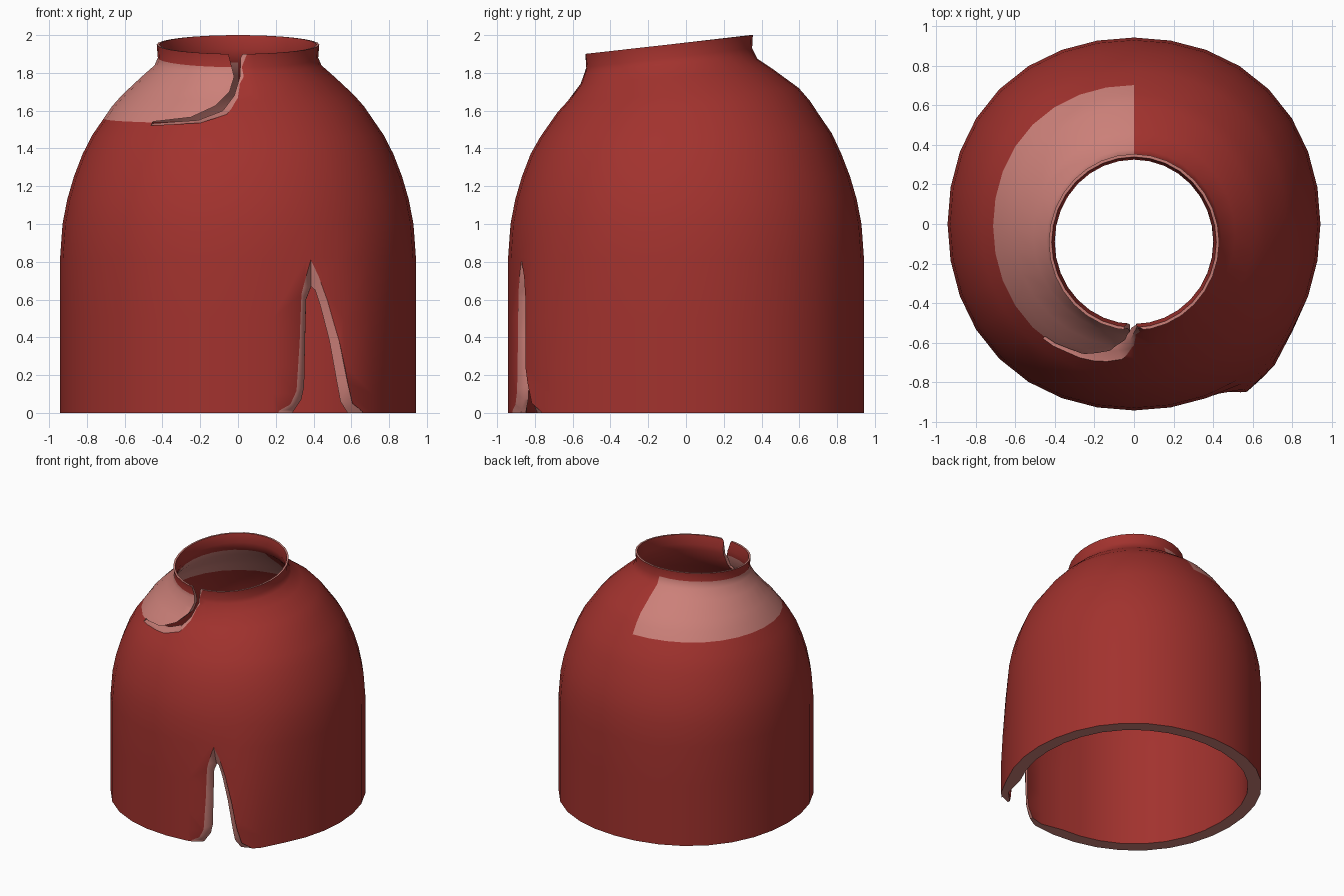
import bpy, bmesh, math

if "Cube" in bpy.data.objects:
    bpy.data.objects.remove(bpy.data.objects["Cube"])

SEG = 32


def material(name, color):
    m = bpy.data.materials.new(name)
    m.diffuse_color = (*color, 1)
    m.use_nodes = True
    m.node_tree.nodes["Principled BSDF"].inputs["Base Color"].default_value = m.diffuse_color
    return m


red = material("red_cloth", (0.36, 0.032, 0.027))
pale = material("pale_patch", (0.60, 0.215, 0.19))
trim = material("pale_trim", (0.60, 0.215, 0.19))


def new_object(name, bm, mats):
    bmesh.ops.recalc_face_normals(bm, faces=bm.faces)
    me = bpy.data.meshes.new(name)
    bm.to_mesh(me)
    bm.free()
    for m in mats:
        me.materials.append(m)
    ob = bpy.data.objects.new(name, me)
    bpy.context.collection.objects.link(ob)
    return ob


def lerp(table, v):
    if v <= table[0][0]:
        return table[0][1]
    for (a, p), (b, q) in zip(table, table[1:]):
        if v <= b:
            return p + (q - p) * (v - a) / (b - a)
    return table[-1][1]


# cloak shell: rings of radius, height, y centre, tilt, thickness
rings = [
    (.446, 1.95, -.092, .05, .015), (.44, 1.88, -.09, .05, .025),
    (.458, 1.84, -.08, .035, .035), (.51, 1.78, -.05, .04, .05),
    (.612, 1.685, -.015, .035, .06), (.668, 1.622, -.012, .03, .06),
    (.712, 1.557, -.01, .025, .065),
    (.772, 1.47, 0, .01, .07), (.823, 1.37, 0, 0, .075),
    (.869, 1.25, 0, 0, .08), (.904, 1.13, 0, 0, .09),
    (.929, 1.0, 0, 0, .095), (.942, .82, 0, 0, .1), (.942, .5, 0, 0, .1),
    (.942, .25, 0, 0, .1), (.942, .1, 0, 0, .1), (.942, 0, 0, 0, .1)]
inner = []
for i, (r, z, cy, tilt, t) in enumerate(rings):
    nr, nz = 1, 0
    if 0 < i < len(rings) - 1:
        dr = rings[i + 1][0] - rings[i - 1][0]
        dz = rings[i + 1][1] - rings[i - 1][1]
        n = math.hypot(dr, dz)
        nr, nz = -dz / n, dr / n
    inner.append((r - t * nr, z - t * nz, cy, tilt, t))

bm = bmesh.new()
loops = []
for n, (r, z, cy, tilt, t) in enumerate(rings + inner[::-1]):
    row = []
    for j in range(SEG):
        a = 2 * math.pi * j / SEG
        # slightly squared plan, fading out toward the neck
        square = lerp([(1.5, .022), (1.75, 0)], z)
        rad = r * (1 + square * math.sin(2 * a) ** 2)
        if n >= len(rings) and z < .85 and 12 <= j <= 15:
            rad += .05                   # thinner cloth around the hem slit
        narrow = lerp([(1.78, 1), (1.84, .965)], z)   # oval collar
        row.append(bm.verts.new((rad * math.sin(a) * narrow,
                                 cy + rad * math.cos(a),
                                 z + tilt * math.cos(a))))
    loops.append(row)
N = len(loops)
for i in range(N):
    a, b = loops[i], loops[(i + 1) % N]
    for j in range(SEG):
        k = (j + 1) % SEG
        f = bm.faces.new((a[j], a[k], b[k], b[j]))
        if i in (N - 1, len(rings) - 1):     # rim and hem
            f.material_index = 2
        elif j >= SEG // 2 and (1 <= i <= 5 or 2 <= N - 2 - i <= 5):
            f.material_index = 1
cloak = new_object("cloak", bm, [red, pale, trim])


# tapered cutter: wide outline on the outer surface, narrow one on the inner
def cutter(name, outer, inside, radius, depth):
    def y(x, rad):
        return -math.sqrt(rad * rad - x * x)
    sections = [
        [(x, -1.3, z) for x, z in outer],
        [(x, y(x, radius(z)), z) for x, z in outer],
        [(x, y(x, radius(z) - depth), z) for x, z in inside],
        [(x, -.25, z) for x, z in inside]]
    bm = bmesh.new()
    rows = [[bm.verts.new(p) for p in s] for s in sections]
    n = len(outer)
    for a, b in zip(rows, rows[1:]):
        for j in range(n):
            k = (j + 1) % n
            bm.faces.new((a[j], a[k], b[k], b[j]))
    bm.faces.new(rows[0])
    bm.faces.new(rows[-1])
    bmesh.ops.triangulate(bm, faces=bm.faces)
    ob = new_object(name, bm, [trim])
    ob.hide_render = True
    return ob


hem_slit = cutter(
    "hem_slit_cutter",
    [(.16, -.05), (.20, .01), (.27, .05), (.305, .12), (.325, .4),
     (.335, .63), (.385, .81), (.425, .72), (.465, .59), (.51, .38),
     (.545, .16), (.57, .05), (.62, .01), (.66, -.05)],
    [(.26, -.05), (.30, .02), (.335, .07), (.35, .14), (.355, .4),
     (.36, .6), (.385, .67), (.405, .65), (.43, .56), (.465, .38),
     (.495, .16), (.51, .06), (.54, .01), (.58, -.05)],
    lambda z: .95, .03)

flap_edge = [(-.45, 1.542), (-.25, 1.565), (-.12, 1.625), (-.045, 1.7),
             (-.02, 1.78), (-.05, 1.9), (-.06, 2.1)]
front_radius = [(1.53, .72), (1.64, .64), (1.74, .57), (1.82, .54), (2.1, .54)]
neck_slit = cutter(
    "neck_slit_cutter",
    [(.06, 2.1), (.055, 1.9), (.045, 1.78), (.005, 1.66), (-.06, 1.58),
     (-.2, 1.535), (-.46, 1.522)] + flap_edge,
    [(.02, 2.1), (.015, 1.9), (.01, 1.78), (-.02, 1.68), (-.08, 1.6),
     (-.21, 1.55), (-.45, 1.533)] + flap_edge,
    lambda z: lerp(front_radius, z), .025)

bpy.context.view_layer.objects.active = cloak
cloak.select_set(True)
for c in (hem_slit, neck_slit):
    mod = cloak.modifiers.new("cut", 'BOOLEAN')
    mod.operation = 'DIFFERENCE'
    mod.solver = 'EXACT'
    mod.object = c
    if hasattr(mod, "material_mode"):
        mod.material_mode = 'TRANSFER'
    bpy.ops.object.modifier_apply(modifier=mod.name)
for c in (hem_slit, neck_slit):
    bpy.data.objects.remove(c)

# patch ends at the neck slit
me = cloak.data
slit_line = [(-.45, 1.53), (-.21, 1.55), (-.08, 1.605), (-.025, 1.68), (0, 1.9)]
for p in me.polygons:
    c = p.center
    if (me.materials[p.material_index] == pale and c.y < 0 and c.x > -.45
            and c.z < lerp(slit_line, c.x)):
        p.material_index = 0

# right flap of the hem slit is pulled outward
flare = [(23, 0), (28, .03), (31, .05), (34, .065), (40, .058), (45, .045),
         (58, 0)]
for v in me.vertices:
    a = math.degrees(math.atan2(v.co.x, -v.co.y))
    if 23 < a < 58 and v.co.z < .95:
        s = 1 + lerp(flare, a) * min(1, 1.5 * (1 - v.co.z / .95))
        v.co.x *= s
        v.co.y *= s

bpy.ops.object.shade_smooth_by_angle(angle=math.radians(50))
